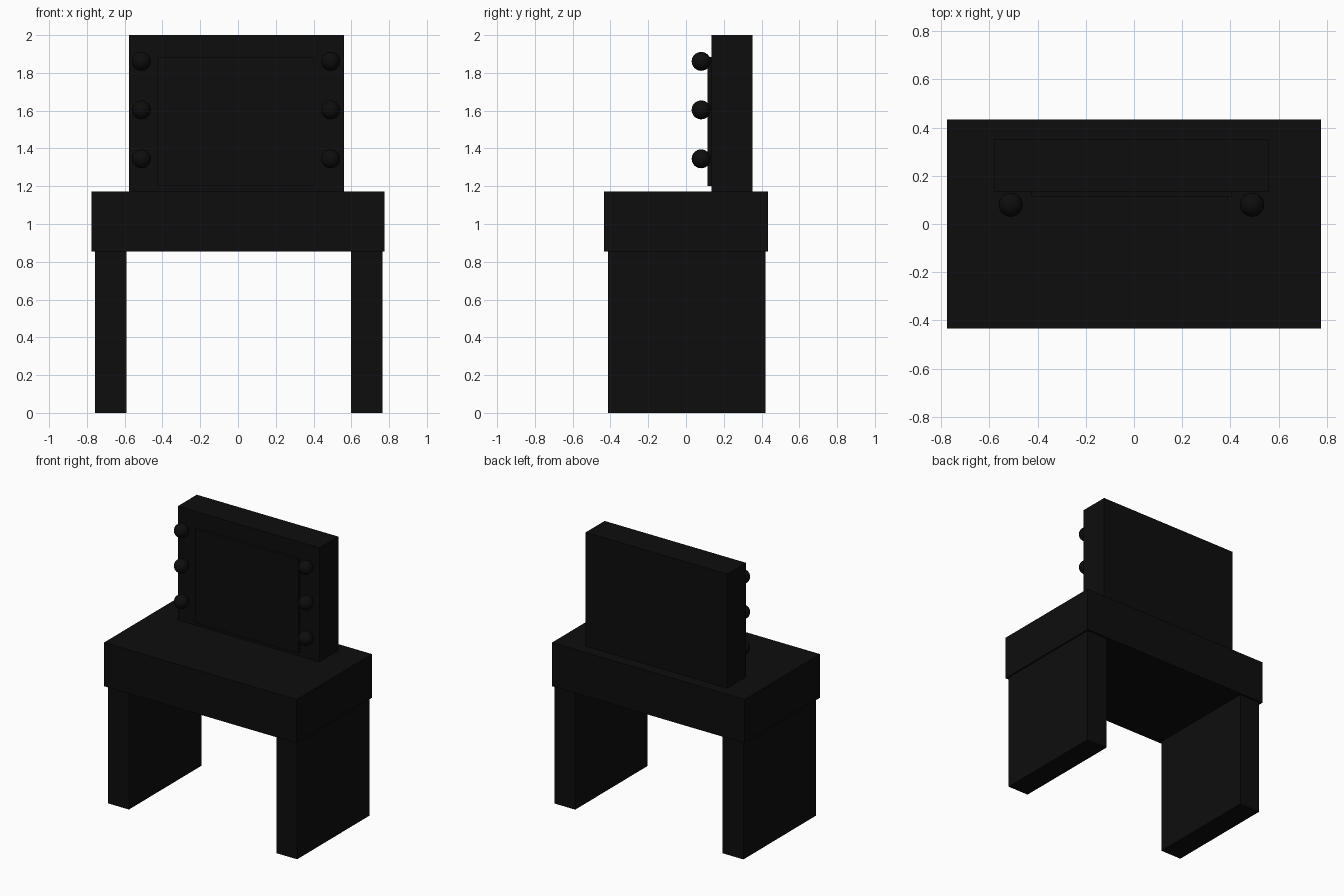
import bpy
from mathutils import Vector

if "Cube" in bpy.data.objects:
    bpy.data.objects.remove(bpy.data.objects["Cube"])

black = bpy.data.materials.new("black_paint")
black.diffuse_color = (0.004, 0.004, 0.004, 1)
black.use_nodes = True
black.node_tree.nodes["Principled BSDF"].inputs["Base Color"].default_value = black.diffuse_color


def box(name, lo, hi):
    """Axis-aligned box between two opposite corners."""
    lo, hi = Vector(lo), Vector(hi)
    bpy.ops.mesh.primitive_cube_add(size=1, location=(lo + hi) / 2)
    ob = bpy.context.object
    ob.name = name
    ob.scale = hi - lo
    bpy.ops.object.transform_apply(location=False, rotation=False, scale=True)
    ob.data.materials.append(black)
    return ob


# Table body: thick top on two slab legs
box("table_top", (-0.775, -0.433, 0.855), (0.775, 0.433, 1.172))
box("left_leg", (-0.756, -0.412, 0), (-0.589, 0.42, 0.855))
box("right_leg", (0.597, -0.412, 0), (0.764, 0.42, 0.855))

# Mirror: deep frame with a thin raised glass panel on the front
box("mirror_frame", (-0.578, 0.135, 1.172), (0.56, 0.352, 2.0))
box("mirror_glass", (-0.425, 0.115, 1.2), (0.405, 0.135, 1.883))

# Round bulbs down both sides of the mirror
for side, x in (("left", -0.511), ("right", 0.49)):
    for i, z in enumerate((1.345, 1.604, 1.861)):
        bpy.ops.mesh.primitive_uv_sphere_add(
            segments=32, ring_count=16, radius=0.05, location=(x, 0.08, z))
        bulb = bpy.context.object
        bulb.name = f"{side}_bulb_{i + 1}"
        bulb.data.materials.append(black)
        bpy.ops.object.shade_smooth()
